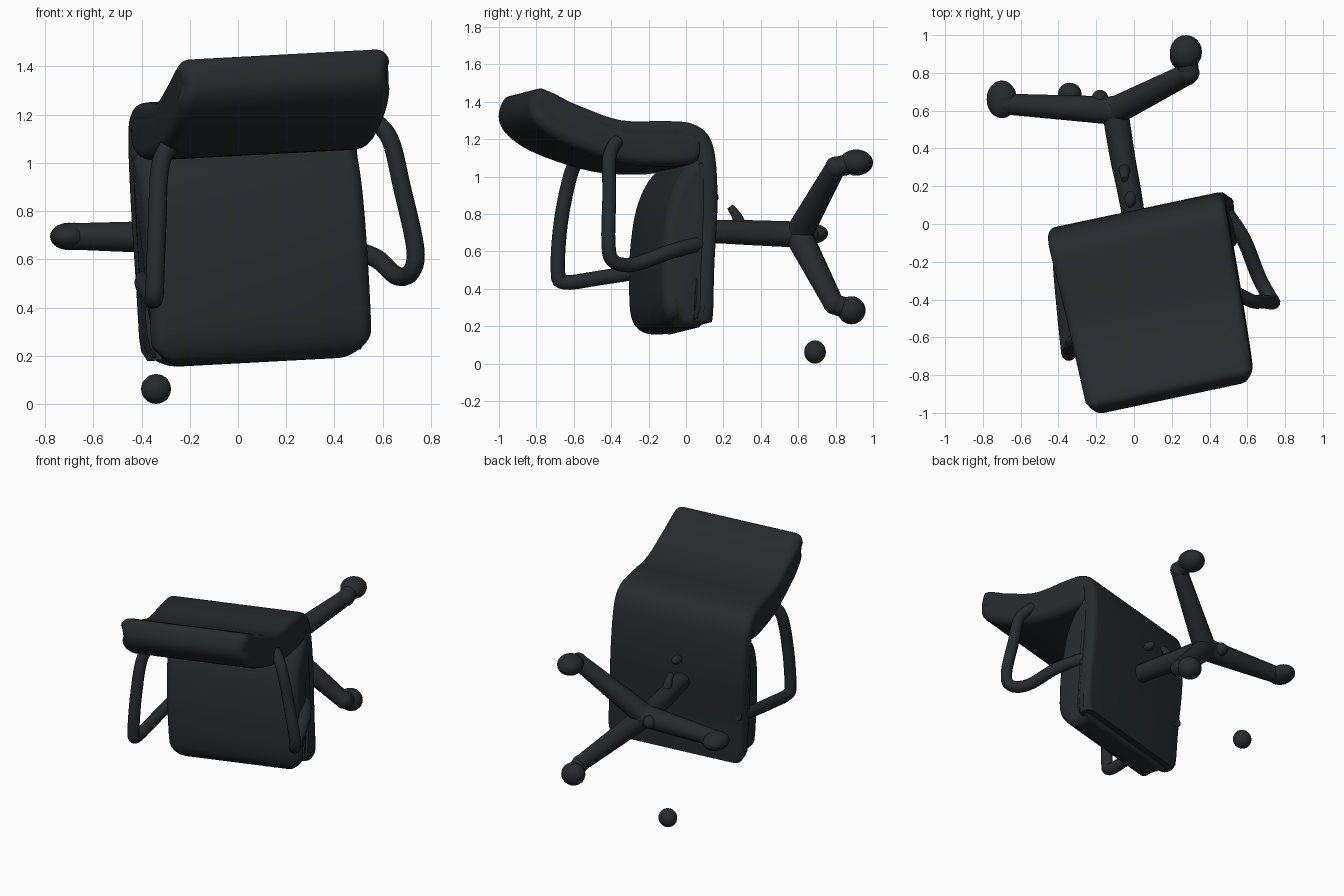
import bpy, bmesh, math
from mathutils import Vector, Matrix

if "Cube" in bpy.data.objects:
    bpy.data.objects.remove(bpy.data.objects["Cube"])

mat = bpy.data.materials.new("dark_plastic")
mat.diffuse_color = (0.02, 0.024, 0.026, 1)
mat.use_nodes = True
mat.node_tree.nodes["Principled BSDF"].inputs["Base Color"].default_value = mat.diffuse_color

# Tipped chair: yaw 12 degrees, slight roll about mid height
TILT = (Matrix.Rotation(math.radians(12), 4, 'Z') @ Matrix.Translation((0.04, 0, 0.7))
        @ Matrix.Rotation(math.radians(-3), 4, 'Y') @ Matrix.Translation((0, 0, -0.7)))


def spline(pts, closed, n=5):
    """Catmull-Rom samples through the points."""
    P = [Vector(p) for p in pts]
    c, out = len(P), []
    get = (lambda i: P[i % c]) if closed else (lambda i: P[max(0, min(c - 1, i))])
    for i in range(c if closed else c - 1):
        a, b, d, e = (get(i + k) for k in (-1, 0, 1, 2))
        for s in range(n):
            t = s / n
            out.append(0.5 * (2 * b + (d - a) * t + (2 * a - 5 * b + 4 * d - e) * t * t
                              + (3 * b - a - 3 * d + e) * t ** 3))
    return out if closed else out + [P[-1]]


def finish(ob):
    ob.data.materials.append(mat)
    bpy.ops.object.select_all(action='DESELECT')
    ob.select_set(True)
    bpy.context.view_layer.objects.active = ob
    bpy.ops.object.shade_smooth_by_angle(angle=math.radians(50))


def corner(d, r):
    """Width lost to a round corner at distance d from the end."""
    d = max(0, min(r, d))
    return r - math.sqrt(r * r - (r - d) ** 2)


def pad(name, profile, half, r, normals=None):
    """Side profile (depth, height) swept across the width with pillow-rounded sides."""
    n = len(profile)
    if not normals:
        area = sum(profile[i - 1].cross(profile[i]) for i in range(n))
        tangents = [(profile[(i + 1) % n] - profile[i - 1]).normalized() for i in range(n)]
        normals = [Vector((-t.y, t.x)) * math.copysign(1, area) for t in tangents]

    def width(p):
        w = half - 0.03 * min(1, max(0, -p.x / 0.9))
        return w - corner(p.y - 0.165, 0.11) - corner(p.x + 0.965, 0.07)

    bm = bmesh.new()
    steps = [math.pi / 2 * k / 5 for k in range(6)]
    rows = [(-1, a) for a in reversed(steps)] + [(1, a) for a in steps]
    rows = [(s, math.pi / 2 - a) for s, a in rows]
    rings = []
    for side, a in rows:
        ring = []
        for p, nrm in zip(profile, normals):
            q = p + nrm * r * (1 - math.cos(a))
            ring.append(bm.verts.new((side * (width(p) - r * (1 - math.sin(a))), q.x, q.y)))
        rings.append(ring)
    rings = rings[5::-1] + rings[:5:-1]
    for A, B in zip(rings, rings[1:]):
        for i in range(n):
            j = (i + 1) % n
            bm.faces.new((A[i], A[j], B[j], B[i]))
    bm.faces.new(rings[0])
    bm.faces.new(rings[-1])
    bmesh.ops.recalc_face_normals(bm, faces=bm.faces)
    bm.transform(TILT)
    me = bpy.data.meshes.new(name)
    bm.to_mesh(me)
    bm.free()
    ob = bpy.data.objects.new(name, me)
    bpy.context.collection.objects.link(ob)
    finish(ob)


def tube(name, pts, radii, smooth=True):
    """Round bar along a path, radius blended from first to last value."""
    path = spline(pts, False) if smooth else [Vector(p) for p in pts]
    cu = bpy.data.curves.new(name, 'CURVE')
    cu.dimensions = '3D'
    cu.bevel_depth, cu.bevel_resolution, cu.use_fill_caps = 1.0, 4, True
    sp = cu.splines.new('POLY')
    sp.points.add(len(path) - 1)
    for i, (p, co) in enumerate(zip(sp.points, path)):
        p.co = (*co, 1)
        p.radius = radii[0] + (radii[1] - radii[0]) * i / (len(path) - 1)
    ob = bpy.data.objects.new(name, cu)
    bpy.context.collection.objects.link(ob)
    bpy.ops.object.select_all(action='DESELECT')
    ob.select_set(True)
    bpy.context.view_layer.objects.active = ob
    bpy.ops.object.convert(target='MESH')
    finish(bpy.context.object)


def ball(name, loc, size):
    bpy.ops.mesh.primitive_uv_sphere_add(segments=24, ring_count=14, location=loc)
    ob = bpy.context.object
    ob.name, ob.scale = name, size
    finish(ob)


# Outer shell wrapping under the seat and behind the backrest
outer = spline([(0.04, 0.2), (0.05, 0.5), (0.07, 0.8), (0.065, 1.05), (0.03, 1.19), (-0.06, 1.26),
                (-0.2, 1.275), (-0.45, 1.28), (-0.68, 1.36), (-0.82, 1.42)], False)
inner, across = [], []
for i, p in enumerate(outer):
    d = (outer[min(i + 1, len(outer) - 1)] - outer[max(i - 1, 0)]).normalized()
    across.append(Vector((-d.y, d.x)))
    inner.append(p + 0.1 * across[-1])
pad("shell", outer + inner[::-1], 0.48, 0.04, across + [-a for a in across[::-1]])

# Seat and backrest cushions
pad("seat_cushion", spline([(0.0, 0.21), (-0.06, 0.175), (-0.17, 0.185), (-0.225, 0.27), (-0.235, 0.45),
                            (-0.225, 0.65), (-0.19, 0.85), (-0.12, 1.0), (-0.02, 1.08),
                            (0.03, 1.0), (0.02, 0.5)], True), 0.475, 0.06)
pad("back_cushion", spline([(0.0, 1.17), (-0.05, 1.05), (-0.3, 1.035), (-0.5, 1.065), (-0.75, 1.15),
                            (-0.89, 1.24), (-0.945, 1.34), (-0.9, 1.445), (-0.82, 1.43),
                            (-0.68, 1.36), (-0.42, 1.26), (-0.1, 1.245)], True), 0.48, 0.055)

# Armrests
tube("right_armrest", [(0.55, -0.37, 1.19), (0.63, -0.41, 1.1), (0.68, -0.41, 0.9), (0.735, -0.415, 0.65),
                       (0.72, -0.39, 0.55), (0.66, -0.28, 0.53), (0.58, -0.08, 0.6), (0.48, 0.07, 0.64)],
     (0.036, 0.04))
tube("left_armrest", [(-0.25, -0.57, 1.11), (-0.32, -0.62, 1.0), (-0.335, -0.67, 0.75), (-0.345, -0.685, 0.5),
                      (-0.35, -0.65, 0.435), (-0.37, -0.45, 0.46), (-0.39, -0.2, 0.5), (-0.38, -0.03, 0.53)],
     (0.038, 0.04))

# Column, hub and height lever
hub = Vector((-0.1, 0.6, 0.69))
tube("column", [(0.0, 0.03, 0.71), (-0.03, 0.2, 0.705), (-0.06, 0.35, 0.7), hub], (0.06, 0.07))
ball("hub", hub, (0.085, 0.08, 0.08))
ball("hub_stub", (-0.18, 0.66, 0.69), (0.045, 0.05, 0.045))
tube("height_lever", [(-0.05, 0.3, 0.72), (-0.05, 0.27, 0.79), (-0.05, 0.235, 0.84)], (0.035, 0.018))
ball("back_knob", (-0.02, 0.13, 0.89), (0.03, 0.045, 0.03))

# Remaining base legs with casters
legs = {"side": ((-0.68, 0.635, 0.695), (-0.7, 0.66, 0.695), (0.08, 0.1, 0.057)),
        "upper": ((0.29, 0.8, 1.05), (0.275, 0.91, 1.075), (0.085, 0.09, 0.07)),
        "lower": ((0.28, 0.79, 0.32), (0.27, 0.885, 0.285), (0.08, 0.075, 0.075))}
for key, (end, wheel, size) in legs.items():
    tube(key + "_leg", [hub, end], (0.075, 0.055), False)
    ball(key + "_leg_end", end, (0.057, 0.057, 0.057))
    tube(key + "_caster_stem", [end, wheel], (0.055, 0.055), False)
    ball(key + "_caster", wheel, size)

# Loose caster on the floor
ball("loose_caster", (-0.34, 0.69, 0.062), (0.062, 0.058, 0.062))
